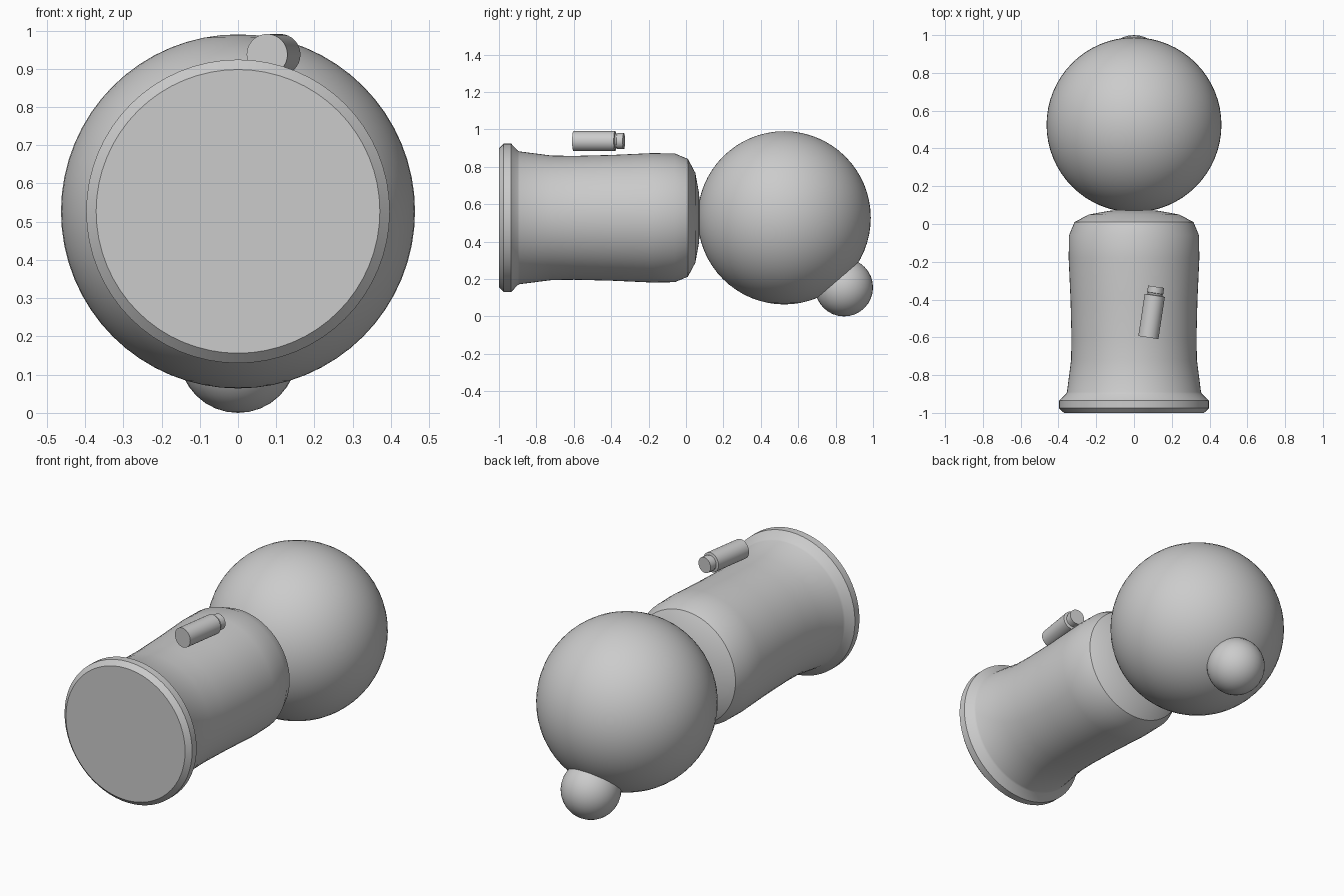
import bpy, bmesh, math
from mathutils import Matrix, Vector

cube = bpy.data.objects.get("Cube")
if cube:
    bpy.data.objects.remove(cube, do_unlink=True)

AXIS_Z = 0.527

grey = bpy.data.materials.new("plain grey")
grey.use_nodes = True
colour = (0.6, 0.6, 0.6, 1)
grey.diffuse_color = colour
grey.node_tree.nodes["Principled BSDF"].inputs["Base Color"].default_value = colour


def finish(obj, name, angle):
    obj.name = obj.data.name = name
    obj.data.materials.append(grey)
    bpy.ops.object.select_all(action="DESELECT")
    obj.select_set(True)
    bpy.context.view_layer.objects.active = obj
    bpy.ops.object.shade_smooth_by_angle(angle=math.radians(angle))
    return obj


def lathe(name, profile, segments, location, turn=0, angle=30):
    """Closed turned part along +y from (y, radius) pairs, ends capped."""
    bm = bmesh.new()
    rings = []
    for y, r in profile:
        rings.append([bm.verts.new((r * math.cos(a), y, r * math.sin(a)))
                      for a in (math.tau * i / segments for i in range(segments))])
    for a, b in zip(rings, rings[1:]):
        for i in range(segments):
            j = (i + 1) % segments
            bm.faces.new((a[i], a[j], b[j], b[i]))
    bm.faces.new(rings[0])
    bm.faces.new(rings[-1])
    bmesh.ops.recalc_face_normals(bm, faces=bm.faces)
    mesh = bpy.data.meshes.new(name)
    bm.to_mesh(mesh)
    bm.free()
    obj = bpy.data.objects.new(name, mesh)
    bpy.context.collection.objects.link(obj)
    obj.matrix_world = Matrix.Translation(Vector(location)) @ Matrix.Rotation(turn, 4, "Z")
    return finish(obj, name, angle)


def ball(name, radius, location, segments, rings):
    bpy.ops.mesh.primitive_uv_sphere_add(segments=segments, ring_count=rings,
                                         radius=radius, location=location)
    return finish(bpy.context.object, name, 40)


# Waisted barrel with a flared rim and rounded back shoulder
lathe("barrel", [(-1, 0.371), (-0.975, 0.397), (-0.935, 0.397), (-0.9, 0.36),
                 (-0.89, 0.355), (-0.72, 0.333), (-0.6, 0.331), (-0.4, 0.336),
                 (-0.18, 0.346), (-0.06, 0.344), (0.01, 0.315), (0.05, 0.24),
                 (0.07, 0.13), (0.075, 0.03)],
      64, (0, 0, AXIS_Z), angle=24)

# Large ball behind the barrel, with a small one low on its back
ball("large_ball", 0.463, (0, 0.525, AXIS_Z), 64, 32)
ball("small_ball", 0.155, (0, 0.845, 0.155), 32, 16)

# Little stepped pin hovering above the barrel, turned slightly sideways
lathe("pin", [(0, 0.054), (0.225, 0.054), (0.228, 0.04), (0.236, 0.04),
              (0.238, 0.043), (0.272, 0.043)],
      32, (0.076, -0.601, 0.937), turn=math.radians(-8.7))
